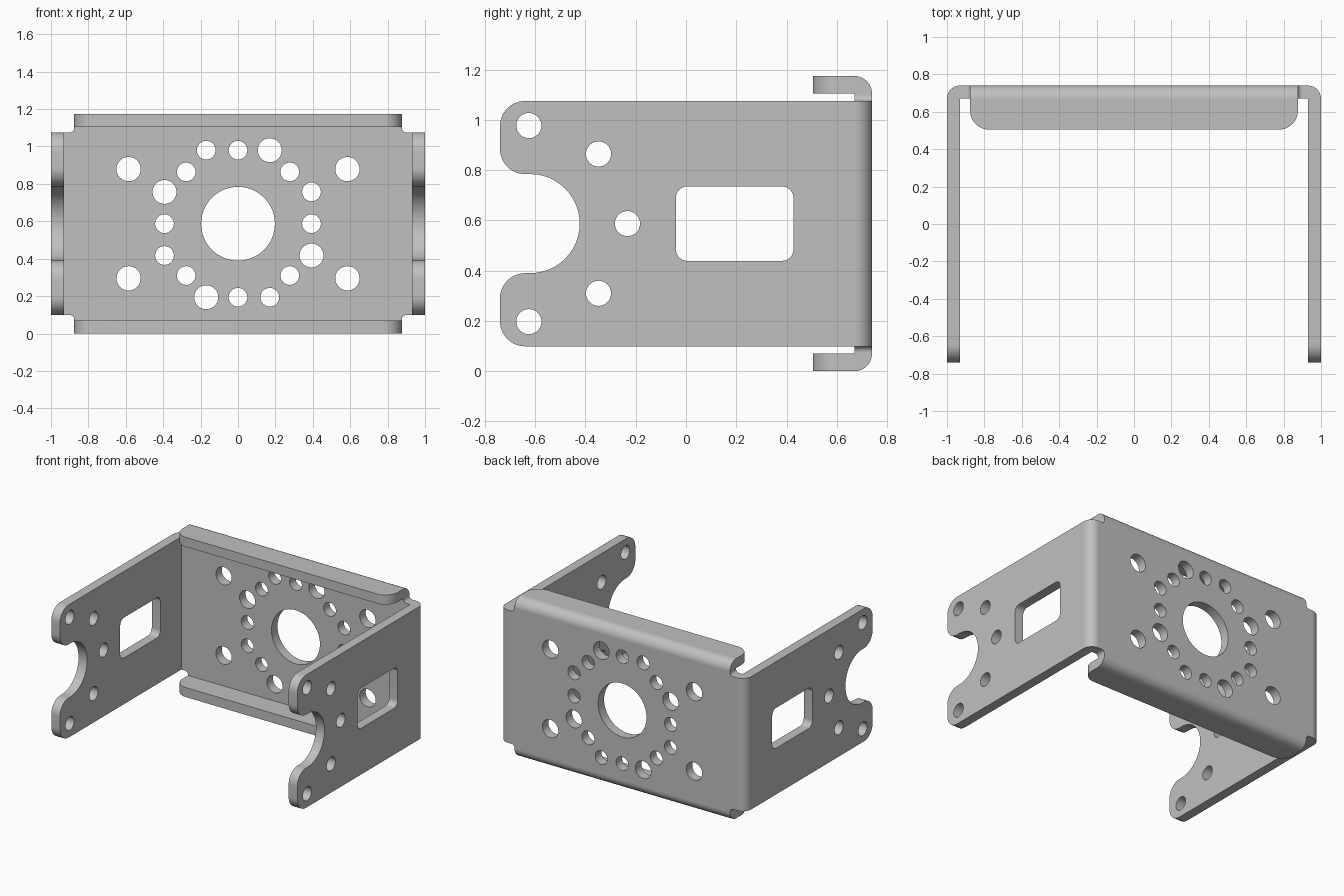
import bpy
import bmesh
from math import cos, sin, pi
from mathutils import Vector

cube = bpy.data.objects.get("Cube")
if cube:
    bpy.data.objects.remove(cube, do_unlink=True)

T = 0.07               # sheet thickness, also the outer bend radius
MID = 0.587            # height of the horizontal symmetry plane
HX, HY, HZ = 1.0, 0.74, 0.587
SIDE_H = 0.488         # half height of the side plates
FLANGE_X = 0.876       # half width of the flanges

steel = bpy.data.materials.new("plain grey steel")
steel.use_nodes = True
grey = (0.53, 0.53, 0.53, 1)
steel.diffuse_color = grey
steel.node_tree.nodes["Principled BSDF"].inputs["Base Color"].default_value = grey


def rounded(corners):
    """Outline from right-angled (a, b, radius) corners."""
    pts = []
    for i, (a, b, r) in enumerate(corners):
        p = Vector((a, b))
        if not r:
            pts.append(p)
            continue
        u = (Vector(corners[i - 1][:2]) - p).normalized()
        v = (Vector(corners[(i + 1) % len(corners)][:2]) - p).normalized()
        c = p + (u + v) * r
        steps = 12
        for k in range(steps + 1):
            t = k / steps * pi / 2
            pts.append(c - v * r * cos(t) - u * r * sin(t))
    return [p for i, p in enumerate(pts) if (p - pts[i - 1]).length > 1e-4]


def circle(a, b, r, n=32):
    return [Vector((a + r * cos(2 * pi * k / n), b + r * sin(2 * pi * k / n)))
            for k in range(n)]


def plate(name, loops, axis, lo, hi):
    """Fill an outline with holes and extrude it along one axis."""
    bm = bmesh.new()
    edges = []
    for loop in loops:
        verts = []
        for a, b in loop:
            co = [a, b]
            co.insert(axis, lo)
            verts.append(bm.verts.new(co))
        edges += [bm.edges.new((verts[i - 1], verts[i])) for i in range(len(verts))]
    bmesh.ops.triangle_fill(bm, edges=edges, use_beauty=True)
    out = bmesh.ops.extrude_face_region(bm, geom=bm.faces[:])
    for v in out["geom"]:
        if isinstance(v, bmesh.types.BMVert):
            v.co[axis] = hi
    bmesh.ops.recalc_face_normals(bm, faces=bm.faces[:])
    mesh = bpy.data.meshes.new(name)
    bm.to_mesh(mesh)
    bm.free()
    mesh.materials.append(steel)
    obj = bpy.data.objects.new(name, mesh)
    obj.location.z = MID
    bpy.context.collection.objects.link(obj)
    bpy.ops.object.select_all(action='DESELECT')
    obj.select_set(True)
    bpy.context.view_layer.objects.active = obj
    bpy.ops.object.shade_smooth_by_angle()
    return obj


# Back plate: stepped corners, bore, ring of holes and four mounting holes
X, Z = HX - T, HZ - T
quarter = [(X, SIDE_H, 0), (FLANGE_X, SIDE_H, 0.024), (FLANGE_X, Z, 0)]
mirrored = [(-a, b, r) for a, b, r in reversed(quarter)]
upper = quarter + mirrored
lower = [(-a, -b, r) for a, b, r in upper]
back = [rounded(upper + lower), circle(0, 0, 0.197, 64)]
ring = [(0, 0.393, 0.05), (0.17, 0.393, 0.064),
        (0.277, 0.277, 0.05), (0.393, 0.17, 0.05)]
for turn in range(4):
    back += [circle(a, b, r) for a, b, r in ring]
    ring = [(-b, a, r) for a, b, r in ring]
for sx in (-1, 1):
    back += [circle(sx * 0.585, sz * 0.292, 0.065) for sz in (-1, 1)]
plate("back_plate", back, 1, HY - T, HY)

# Side plates: forked front end, five holes and a rounded window
Y = HY - T
half = [(Y, -SIDE_H, 0), (-HY, -SIDE_H, 0.1), (-HY, -0.197, 0.1),
        (-0.423, -0.197, 0.197)]
side = [rounded(half + [(a, -b, r) for a, b, r in reversed(half)]),
        circle(-0.233, 0, 0.05),
        rounded([(-0.04, -0.148, 0.045), (0.427, -0.148, 0.045),
                 (0.427, 0.148, 0.045), (-0.04, 0.148, 0.045)])]
for s in (-1, 1):
    side += [circle(-0.625, s * 0.39, 0.05), circle(-0.348, s * 0.277, 0.05)]

for label, s in (("left", 1), ("right", -1)):
    plate(label + "_side_plate", side, 0, s * X, s * HX)
    bend = rounded([(s * X, Y, 0), (s * HX, Y, 0), (s * HX, HY, T), (s * X, HY, 0)])
    plate(label + "_side_bend", [bend], 2, -SIDE_H, SIDE_H)

# Short flanges folded forward along the top and bottom of the back plate
flange = rounded([(-FLANGE_X, Y, 0), (-FLANGE_X, 0.505, 0.1),
                  (FLANGE_X, 0.505, 0.1), (FLANGE_X, Y, 0)])
for label, s in (("top", 1), ("bottom", -1)):
    plate(label + "_flange", [flange], 2, s * Z, s * HZ)
    bend = rounded([(Y, s * Z, 0), (Y, s * HZ, 0), (HY, s * HZ, T), (HY, s * Z, 0)])
    plate(label + "_flange_bend", [bend], 0, -FLANGE_X, FLANGE_X)
